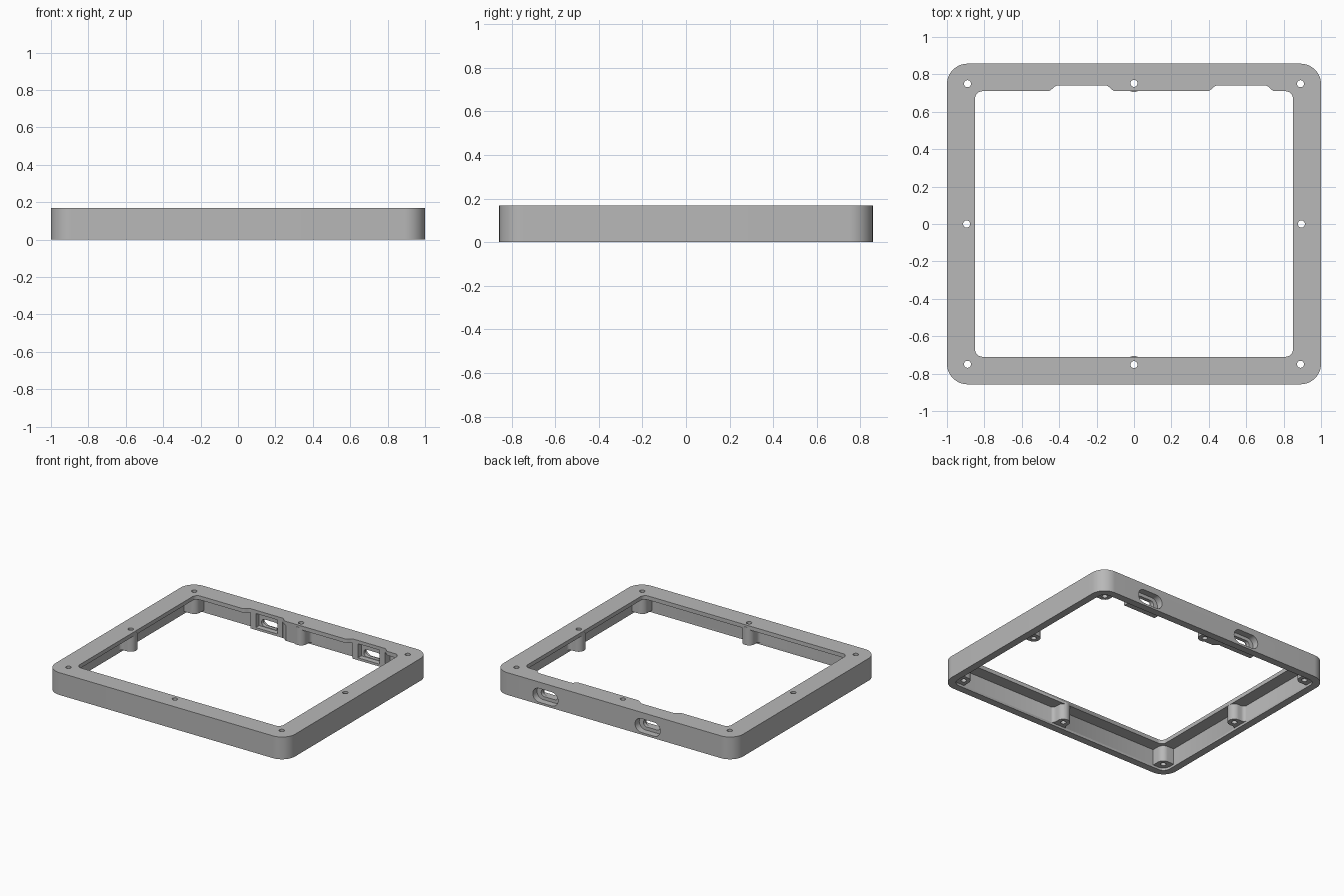
import bpy, bmesh, math
from mathutils import Matrix, Vector

cube = bpy.data.objects.get("Cube")
if cube:
    bpy.data.objects.remove(cube, do_unlink=True)

# Main dimensions
HX, HY, H = 1.0, 0.857, 0.168
WALL, LIP = 0.055, 0.03
OPEN_X, OPEN_Y, NOTCH_Y = 0.85, 0.71, 0.74
FOOT = 0.018                      # underside of posts and port blocks
PORTS = (0.573, -0.28)
PORT_Z = 0.068

grey = bpy.data.materials.new("satin grey")
grey.use_nodes = True
colour = (0.48, 0.48, 0.48, 1)
grey.diffuse_color = colour
grey.node_tree.nodes["Principled BSDF"].inputs["Base Color"].default_value = colour


def arc(cx, cy, r, a0, a1, n=10):
    return [(cx + r * math.cos(math.radians(a0 + (a1 - a0) * i / n)),
             cy + r * math.sin(math.radians(a0 + (a1 - a0) * i / n))) for i in range(n + 1)]


def rounded(hx, hy, r, n=10):
    pts = []
    for k, (sx, sy) in enumerate(((1, 1), (-1, 1), (-1, -1), (1, -1))):
        pts += arc(sx * (hx - r), sy * (hy - r), r, 90 * k, 90 * k + 90, n)
    return pts


def prism(name, pts, z0, z1, matrix=None):
    """Extrude a closed outline from z0 to z1, then place it."""
    bm = bmesh.new()
    face = bm.faces.new([bm.verts.new((x, y, z0)) for x, y in pts])
    ext = bmesh.ops.extrude_face_region(bm, geom=[face])
    moved = [g for g in ext["geom"] if isinstance(g, bmesh.types.BMVert)]
    bmesh.ops.translate(bm, verts=moved, vec=(0, 0, z1 - z0))
    if matrix:
        bm.transform(matrix)
    bmesh.ops.remove_doubles(bm, verts=bm.verts, dist=1e-5)
    bmesh.ops.recalc_face_normals(bm, faces=bm.faces)
    mesh = bpy.data.meshes.new(name)
    bm.to_mesh(mesh)
    bm.free()
    ob = bpy.data.objects.new(name, mesh)
    bpy.context.collection.objects.link(ob)
    return ob


def combine(target, other, operation):
    """Apply a boolean and discard the helper."""
    mod = target.modifiers.new("combine", "BOOLEAN")
    mod.operation, mod.solver, mod.object = operation, "EXACT", other
    bpy.context.view_layer.update()
    graph = bpy.context.evaluated_depsgraph_get()
    mesh = bpy.data.meshes.new_from_object(target.evaluated_get(graph))
    target.modifiers.clear()
    target.data = mesh
    bpy.data.objects.remove(other, do_unlink=True)


# Outer shell with a hollow underside
frame = prism("frame", rounded(HX, HY, 0.11, 16), 0, H)
cavity = prism("cavity", rounded(HX - WALL, HY - WALL, 0.055), -0.1, H - LIP)
combine(frame, cavity, "DIFFERENCE")

# Window opening with two shallow notches in its back edge
outline = rounded(OPEN_X, OPEN_Y, 0.04)
notches = []
for c in PORTS:
    ease = [(0.18 - 0.05 * t / 8, OPEN_Y + (NOTCH_Y - OPEN_Y) * (1 - math.cos(math.pi * t / 8)) / 2)
            for t in range(9)]
    notches += [(c + d, y) for d, y in ease] + [(c - d, y) for d, y in reversed(ease)]
outline[11:11] = notches
combine(frame, prism("window", outline, -0.1, H + 0.1), "DIFFERENCE")

# Screw posts flaring into the wall; local +y points outwards
R, F, NECK = 0.046, 0.03, 0.053
post = (arc(0, 0, R, 180, 360, 16) + arc(R + F, NECK - F, F, 180, 90, 6)
        + [(R + F, NECK + 0.015), (-R - F, NECK + 0.015)] + arc(-R - F, NECK - F, F, 90, 0, 6))
mids = [(0, 0.752, 0), (0, -0.752, 180), (0.895, 0, -90), (-0.895, 0, 90)]
corners = []
for sx in (1, -1):
    for sy in (1, -1):
        corners += [(sx * 0.89, sy * 0.75, 0 if sy > 0 else 180), (sx * 0.89, sy * 0.75, -90 * sx)]
plain = arc(0, 0, R, 180, 360, 16) + [(R, NECK + 0.012), (-R, NECK + 0.012)]
for spots, shape in ((mids, post), (corners, plain)):
    for i, (x, y, turn) in enumerate(spots):
        place = Matrix.Translation((x, y, 0)) @ Matrix.Rotation(math.radians(turn), 4, "Z")
        combine(frame, prism("post", shape, FOOT + 0.0002 * (i % 2), H - LIP / 2, place), "UNION")

# Thick blocks behind the ports, and the web joining one to the back post
for c in PORTS:
    block = [(c - 0.135, NOTCH_Y), (c + 0.135, NOTCH_Y), (c + 0.135, HY - 0.03), (c - 0.135, HY - 0.03)]
    combine(frame, prism("port_block", block, FOOT + 0.001, H - 0.01), "UNION")
web = [(-0.145, NOTCH_Y + 0.002), (-0.125, 0.732), (-0.1, OPEN_Y + 0.002), (0, OPEN_Y + 0.002),
       (0, HY - 0.032), (-0.145, HY - 0.032)]
combine(frame, prism("post_web", web, FOOT + 0.002, H - 0.012), "UNION")

# Screw holes
for x, y, _ in mids + corners[::2]:
    combine(frame, prism("screw_hole", arc(x, y, 0.019, 0, 345, 23), -0.1, H + 0.1), "DIFFERENCE")

# Ports: outer oval recess, narrow through slot, inner square pocket
for c in PORTS:
    def cut(hx, hz, r, y0, y1, z):
        place = Matrix.Translation((c, 0, z)) @ Matrix.Rotation(math.radians(90), 4, "X")
        combine(frame, prism("port_cut", rounded(hx, hz, r), -y1, -y0, place), "DIFFERENCE")
    cut(0.105, 0.052, 0.0515, HY - 0.05, HY + 0.1, PORT_Z)
    cut(0.07, 0.027, 0.0265, 0.7, HY + 0.05, PORT_Z)
    cut(0.09, 0.053, 0.004, 0.7, 0.78, 0.09)

frame.data.materials.clear()
frame.data.materials.append(grey)
for p in frame.data.polygons:
    p.material_index = 0

bpy.ops.object.select_all(action="DESELECT")
frame.select_set(True)
bpy.context.view_layer.objects.active = frame
bpy.ops.object.shade_smooth_by_angle(angle=math.radians(30))
